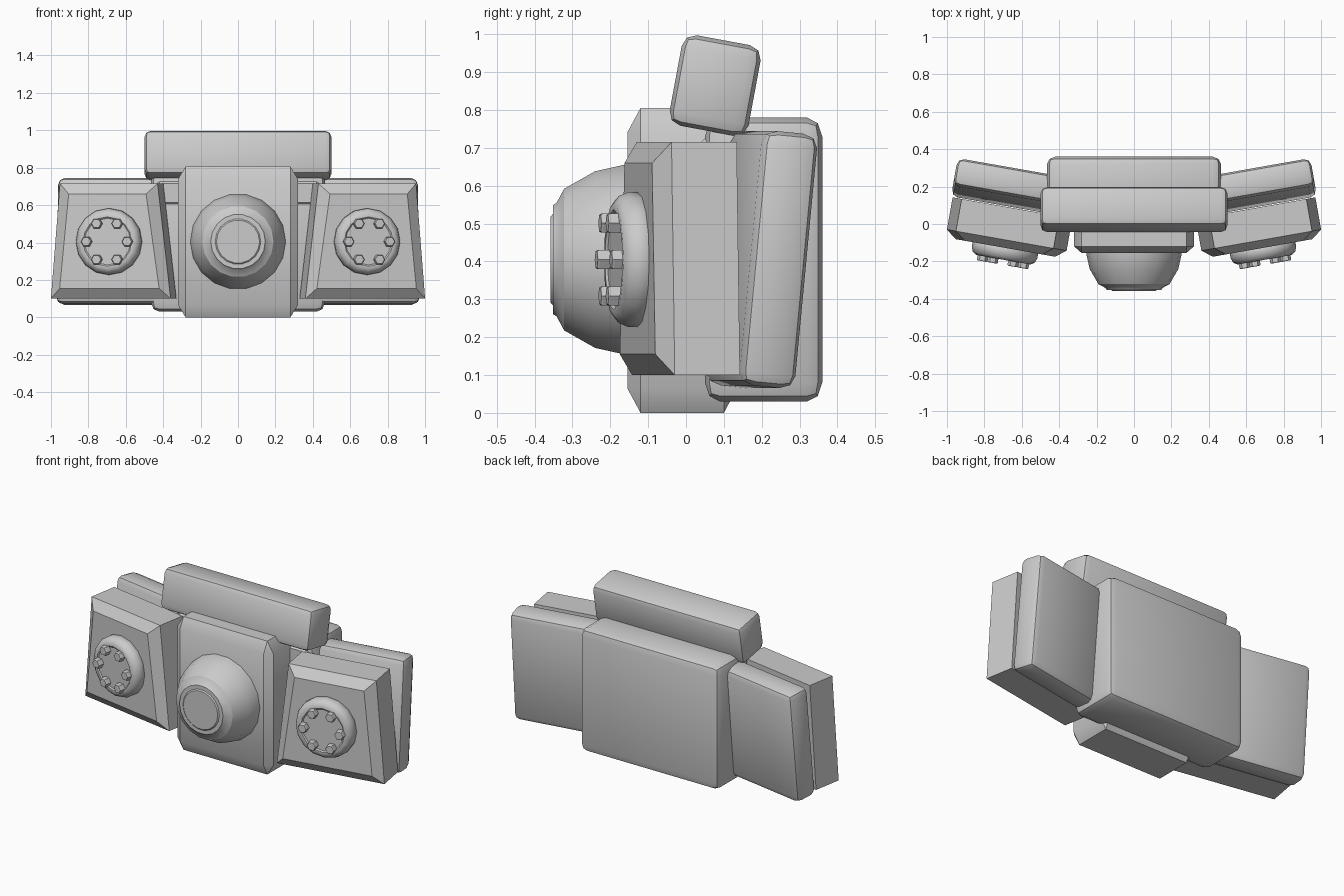
import bpy, bmesh
from math import cos, sin, pi, radians
from mathutils import Matrix, Vector

if "Cube" in bpy.data.objects:
    bpy.data.objects.remove(bpy.data.objects["Cube"], do_unlink=True)

grey = bpy.data.materials.new("plain grey")
grey.use_nodes = True
COLOUR = (0.6, 0.6, 0.6, 1)
grey.diffuse_color = COLOUR
grey.node_tree.nodes["Principled BSDF"].inputs["Base Color"].default_value = COLOUR


def finish(name, bm, matrix=Matrix(), paired=False, angle=32):
    """Turn the bmesh into an object, optionally mirrored to the other side."""
    bm.transform(matrix)
    bmesh.ops.recalc_face_normals(bm, faces=bm.faces)
    mesh = bpy.data.meshes.new(name)
    bm.to_mesh(mesh)
    bm.free()
    mesh.materials.append(grey)
    obj = bpy.data.objects.new(name, mesh)
    bpy.context.collection.objects.link(obj)
    bpy.ops.object.select_all(action="DESELECT")
    obj.select_set(True)
    bpy.context.view_layer.objects.active = obj
    bpy.ops.object.shade_smooth_by_angle(angle=radians(angle))
    if paired:
        obj.modifiers.new("Mirror", "MIRROR").use_mirror_merge = False
    return obj


def place(centre, tilt=0, turn=0):
    return (Matrix.Translation(centre) @ Matrix.Rotation(radians(turn), 4, "Z")
            @ Matrix.Rotation(radians(tilt), 4, "X"))


def block(name, centre, size, bevel, segments=1, tilt=0, turn=0, paired=False):
    """Box with chamfers whose width can differ on each axis."""
    bm = bmesh.new()
    bmesh.ops.create_cube(bm, size=1)
    unit = Vector(bevel)
    bm.transform(Matrix.Diagonal([s / b for s, b in zip(size, unit)] + [1]))
    bmesh.ops.bevel(bm, geom=bm.edges[:], offset=1, segments=segments,
                    profile=0.5, affect="EDGES")
    bm.transform(Matrix.Diagonal(list(unit) + [1]))
    return finish(name, bm, place(centre, tilt, turn), paired)


def loft(bm, rings):
    """Skin a list of equal-length rings and cap both ends."""
    loops = [[bm.verts.new(p) for p in ring] for ring in rings]
    for a, b in zip(loops, loops[1:]):
        for i in range(len(a)):
            j = (i + 1) % len(a)
            bm.faces.new((a[i], a[j], b[j], b[i]))
    bm.faces.new(loops[0])
    bm.faces.new(loops[-1])


def turned(bm, profile, sides, x=0, z=0):
    """Round solid along y from (radius, y) pairs."""
    loft(bm, [[(x + r * cos(2 * pi * i / sides), y, z + r * sin(2 * pi * i / sides))
               for i in range(sides)] for r, y in profile])


# Central blocks and tilted top bar
block("front_block", (0, -0.01, 0.403), (0.64, 0.29, 0.806), (0.04, 0.035, 0.065))
block("rear_block", (0, 0.205, 0.405), (0.93, 0.31, 0.75), (0.045, 0.04, 0.05), 2)
block("bar_support", (0, 0.12, 0.665), (0.88, 0.16, 0.14), (0.02, 0.02, 0.02))
block("top_bar", (0, 0.077, 0.865), (1.0, 0.212, 0.243), (0.035, 0.035, 0.035), 2, tilt=-10.5)

# Domed lens on the front block
dome = bmesh.new()
turned(dome, [(0.256, -0.13), (0.255, -0.16), (0.237, -0.24), (0.19, -0.322),
              (0.152, -0.342), (0.146, -0.352), (0.122, -0.352), (0.115, -0.358)], 18, z=0.405)
finish("dome", dome)

# Rear side panels
block("rear_side_panels", (0.665, 0.198, 0.405), (0.6, 0.15, 0.675), (0.035, 0.04, 0.035),
      2, tilt=-5.5, turn=10, paired=True)

# Tapered front side panels with a raised, sloping border
side = place((0.665, 0, 0), turn=10)


def trapezoid(y, inset):
    low, high = 0.1 + inset, 0.715 - inset
    return [(-0.325 + inset, y, low), (0.325 - inset, y, low),
            (0.276 - inset, y, high), (-0.254 + inset, y, high)]


panel = bmesh.new()
loft(panel, [trapezoid(0.0875, 0), trapezoid(-0.0875, 0), trapezoid(-0.13, 0.055)])
finish("front_side_panels", panel, side, paired=True, angle=20)

# Round pads with rounded rims
pad = bmesh.new()
turned(pad, [(0.165, -0.11), (0.178, -0.13), (0.178, -0.155), (0.168, -0.18),
             (0.148, -0.194), (0.132, -0.194), (0.125, -0.188)], 16, z=0.405)
finish("round_pads", pad, side, paired=True, angle=40)

# Ring of hexagonal bolts on each pad
bolts = bmesh.new()
for k in range(6):
    a = k * pi / 3
    turned(bolts, [(0.029, -0.18), (0.029, -0.216), (0.025, -0.221)], 6,
           x=0.111 * cos(a), z=0.405 + 0.111 * sin(a))
finish("bolts", bolts, side, paired=True)
